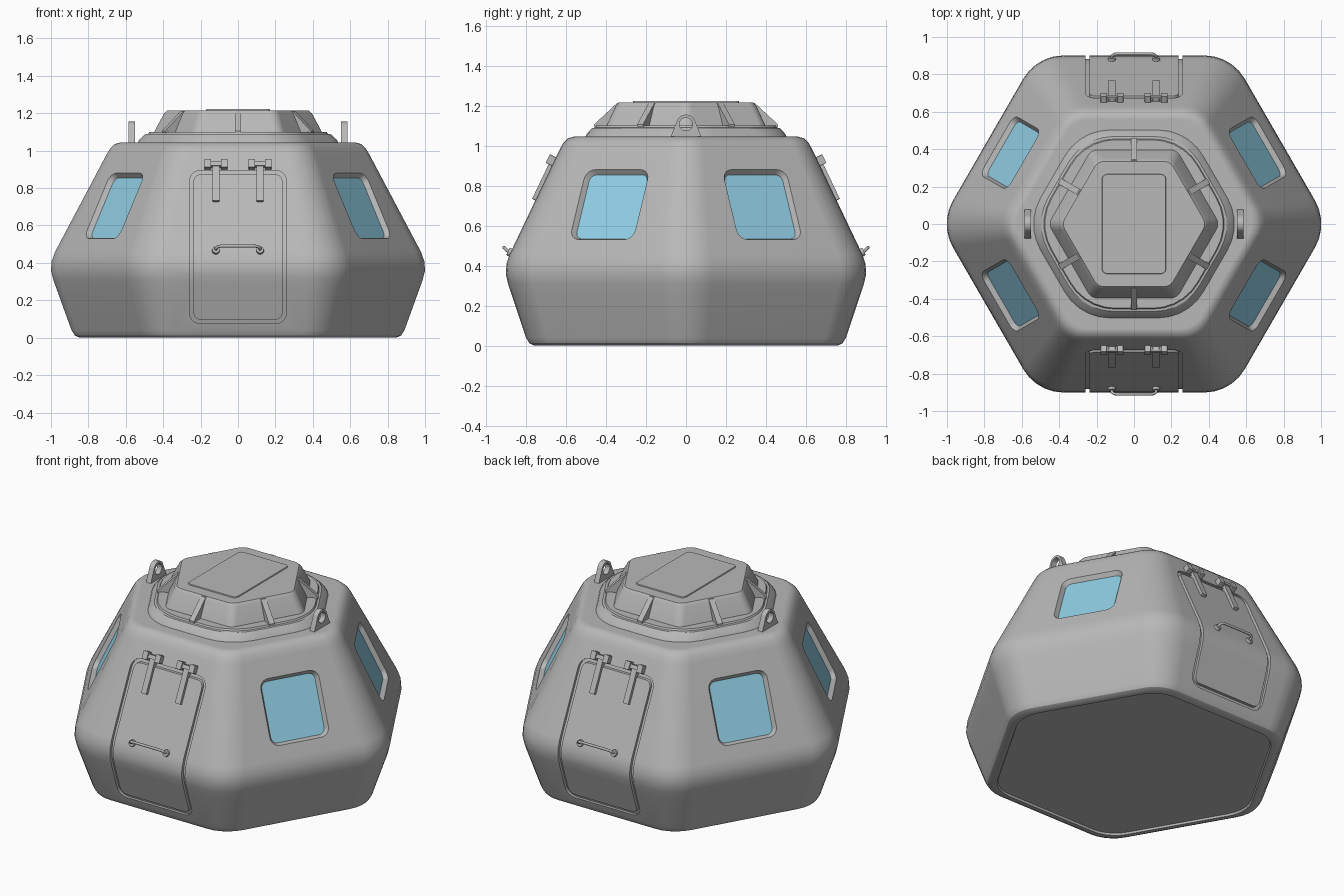
import bpy, bmesh
from math import radians, cos, sin, pi
from mathutils import Vector, Matrix

if "Cube" in bpy.data.objects:
    bpy.data.objects.remove(bpy.data.objects["Cube"], do_unlink=True)


def make_material(name, color):
    mat = bpy.data.materials.new(name)
    mat.use_nodes = True
    mat.diffuse_color = color
    mat.node_tree.nodes["Principled BSDF"].inputs["Base Color"].default_value = color
    return mat


GREY = make_material("hull grey", (0.48, 0.48, 0.48, 1))
BLUE = make_material("window blue", (0.28, 0.62, 0.78, 1))

# Hull profile: apothem, height, corner radius
HULL = [(0.73, 0.012, 0.2), (0.735, 0, 0.2), (0.76, 0, 0.2), (0.783, 0.012, 0.2), (0.8, 0.04, 0.21),
        (0.87, 0.25, 0.24), (0.89, 0.31, 0.25), (0.901, 0.36, 0.25), (0.897, 0.41, 0.25),
        (0.88, 0.46, 0.24), (0.632, 0.98, 0.17), (0.612, 1.015, 0.16), (0.59, 1.036, 0.15),
        (0.56, 1.045, 0.14)]


def select_only(obj):
    bpy.ops.object.select_all(action='DESELECT')
    obj.select_set(True)
    bpy.context.view_layer.objects.active = obj


def smooth(obj):
    select_only(obj)
    bpy.ops.object.shade_smooth_by_angle(angle=radians(30))
    obj.modifiers.new("clean shading", 'WEIGHTED_NORMAL').keep_sharp = True


def loft(name, rings, mat=GREY, closed=False):
    """Skin equal-length rings; cap the ends, or join last ring to first."""
    bm = bmesh.new()
    rows = [[bm.verts.new(p) for p in ring] for ring in rings]
    count = len(rows[0])
    pairs = list(zip(rows, rows[1:])) + ([(rows[-1], rows[0])] if closed else [])
    for a, b in pairs:
        for i in range(count):
            j = (i + 1) % count
            bm.faces.new((a[i], a[j], b[j], b[i]))
    if not closed:
        bm.faces.new(rows[0])
        bm.faces.new(rows[-1])
    bmesh.ops.recalc_face_normals(bm, faces=bm.faces)
    mesh = bpy.data.meshes.new(name)
    bm.to_mesh(mesh)
    bm.free()
    obj = bpy.data.objects.new(name, mesh)
    bpy.context.collection.objects.link(obj)
    mesh.materials.append(mat)
    return obj


def cut(obj, cutter):
    cutter.hide_render = True
    select_only(obj)
    mod = obj.modifiers.new("cut", 'BOOLEAN')
    mod.operation, mod.solver, mod.object = 'DIFFERENCE', 'EXACT', cutter
    bpy.ops.object.modifier_apply(modifier=mod.name)
    bpy.data.objects.remove(cutter, do_unlink=True)


def hex_ring(a, z, r, n=5):
    ring = []
    for k in range(6):
        c = k * pi / 3
        mid = (a - r) / cos(pi / 6)
        for i in range(n + 1):
            t = c + (i / n - 0.5) * pi / 3
            ring.append((mid * cos(c) + r * cos(t), mid * sin(c) + r * sin(t), z))
    return ring


def rounded_rect(w, h, r, n=5):
    """Outline with half sizes w and h."""
    pts = []
    for k, (sx, sy) in enumerate([(1, 1), (-1, 1), (-1, -1), (1, -1)]):
        for i in range(n + 1):
            t = (k + i / n) * pi / 2
            pts.append((sx * (w - r) + r * cos(t), sy * (h - r) + r * sin(t)))
    return pts


def subdivided(pts, steps=14):
    out = []
    for i, p in enumerate(pts):
        q = pts[(i + 1) % len(pts)]
        m = steps if (Vector(q) - Vector(p)).length > 0.1 else 1
        out += [tuple(Vector(p).lerp(Vector(q), k / m)) for k in range(m)]
    return out


def depth(z):
    for (a, z0, _), (b, z1, _) in zip(HULL[2:], HULL[3:]):
        if z0 <= z <= z1:
            return a + (b - a) * (z - z0) / (z1 - z0)


def wall_frame(phi, z):
    """Axes: along the wall, up the slope, outward."""
    out = Vector((cos(phi), sin(phi), 0))
    t = Vector((-sin(phi), cos(phi), 0))
    u = (out * (depth(z + 0.01) - depth(z - 0.01)) + Vector((0, 0, 0.02))).normalized()
    m = Matrix((t, u, t.cross(u))).transposed().to_4x4()
    m.translation = out * depth(z) + Vector((0, 0, z))
    return m


def plate(name, frame, w, h, r, low, high, mat=GREY, cx=0, cy=0, grow=0.0):
    """Rounded slab on a wall between two outward levels."""
    rings = [[frame @ Vector((x + cx, y + cy, lv)) for x, y in rounded_rect(w + g, h + g, r + g)]
             for lv, g in ((low, 0), (high, grow))]
    return loft(name, rings, mat)


# Hull and roof
hull = loft("hull", [hex_ring(*p) for p in HULL])
collar = loft("roof_collar", [hex_ring(a, z, 0.28) for a, z in
                              ((0.505, 1.04), (0.495, 1.06), (0.468, 1.088), (0.455, 1.09), (0.45, 1.1))])
cupola = loft("cupola", [hex_ring(a, z, 0.06) for a, z in
                         ((0.4, 1.09), (0.39, 1.115), (0.35, 1.2), (0.335, 1.216))])
flat = Matrix.Translation((0, 0, 1.216))
roof_hatch = plate("roof_hatch", flat, 0.175, 0.27, 0.03, -0.01, 0.006, grow=-0.006)

# Fins bracing the cupola
for k in range(6):
    phi = radians(30 + 60 * k)
    rings = [[(r * cos(phi) - s * sin(phi), r * sin(phi) + s * cos(phi), z)
              for r, z in ((0.32, 1.095), (0.46, 1.095), (0.46, 1.105), (0.345, 1.212), (0.32, 1.212))]
             for s in (-0.017, 0.017)]
    loft("cupola_fin", rings)

# Windows
for i, deg in enumerate((30, 150, 210, 330)):
    f = wall_frame(radians(deg), 0.705)
    cut(hull, plate("window_cutter", f, 0.165, 0.175, 0.035, -0.03, 0.01, grow=0.025))
    plate("window_glass", f, 0.168, 0.178, 0.036, -0.034, -0.026, BLUE)

# Doors, hinges and handles, front and back
for side, deg in (("front", -90), ("back", 90)):
    phi = radians(deg)
    out, t = Vector((cos(phi), sin(phi), 0)), Vector((-sin(phi), cos(phi), 0))
    outer = subdivided(rounded_rect(0.26, 0.41, 0.06))
    inner = subdivided(rounded_rect(0.238, 0.388, 0.038))

    def on_wall(pts, level):
        return [t * x + out * (depth(z + 0.485) + level) + Vector((0, 0, z + 0.485)) for x, z in pts]

    cut(hull, loft("door_groove_cutter", [on_wall(outer, 0.03), on_wall(outer, -0.018),
                                          on_wall(inner, -0.018), on_wall(inner, 0.03)], closed=True))
    f = wall_frame(phi, 0.83)
    for x in (-0.118, 0.118):
        plate(side + "_hinge_strap", f, 0.018, 0.115, 0.004, -0.01, 0.018, cx=x)
        plate(side + "_hinge_bar", f, 0.058, 0.012, 0.004, -0.01, 0.026, cx=x, cy=0.1)
        for dx in (-0.044, 0.044):
            plate(side + "_hinge_knuckle", f, 0.017, 0.024, 0.004, -0.01, 0.034, cx=x + dx, cy=0.1)
    g = wall_frame(phi, 0.465)
    for x in (-0.118, 0.118):
        smooth(plate(side + "_handle_foot", g, 0.022, 0.022, 0.0219, -0.01, 0.014, cx=x, grow=-0.003))
    curve = bpy.data.curves.new(side + "_handle", 'CURVE')
    curve.dimensions, curve.bevel_depth, curve.bevel_resolution = '3D', 0.008, 2
    spline = curve.splines.new('POLY')
    path = [(-0.118, 0, 0), (-0.118, 0.004, 0.025), (-0.108, 0.008, 0.036), (-0.09, 0.01, 0.04)]
    path += [(-x, y, z) for x, y, z in reversed(path)]
    spline.points.add(len(path) - 1)
    for p, co in zip(spline.points, path):
        p.co = (*(g @ Vector(co)), 1)
    handle = bpy.data.objects.new(side + "_handle", curve)
    bpy.context.collection.objects.link(handle)
    curve.materials.append(GREY)
    select_only(handle)
    bpy.ops.object.convert(target='MESH')

# Lifting lugs
for side, sx in (("left", 1), ("right", -1)):
    arc = [(0.048 * cos(radians(a)), 1.107 + 0.048 * sin(radians(a))) for a in range(15, 166, 15)]
    outline = [(0.08, 1.035), (0.075, 1.05)] + arc + [(-0.075, 1.05), (-0.08, 1.035)]
    lug = loft(side + "_lifting_lug", [[(sx * x, y, z) for y, z in outline] for x in (0.552, 0.585)])
    hole = [(0.033 * cos(i * pi / 10), 1.107 + 0.033 * sin(i * pi / 10)) for i in range(20)]
    cut(lug, loft("lug_hole_cutter", [[(sx * x, y, z) for y, z in hole] for x in (0.5, 0.65)]))
    smooth(lug)

for obj in (hull, collar, cupola, roof_hatch):
    smooth(obj)
